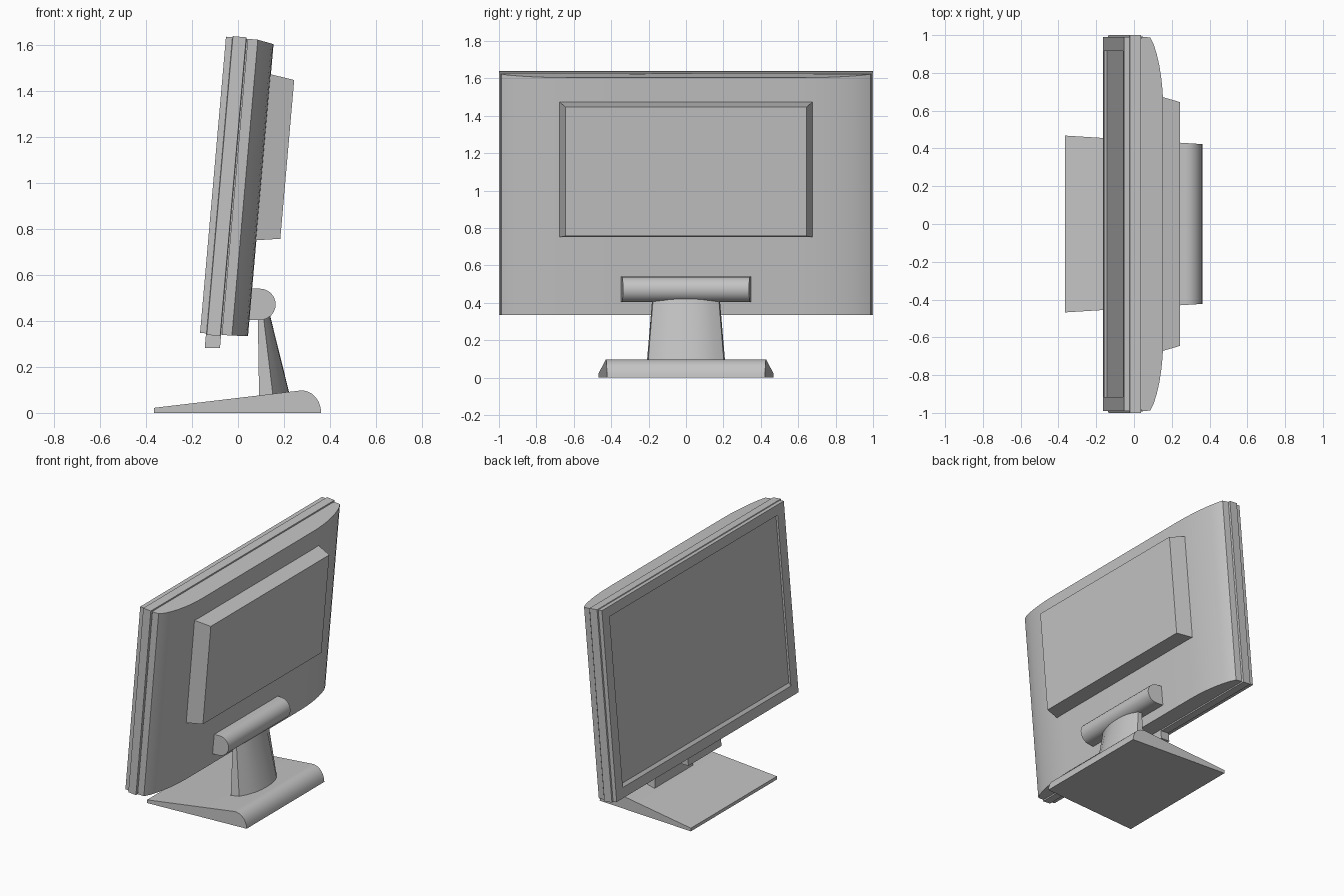
import bpy, bmesh, math
from mathutils import Matrix

if "Cube" in bpy.data.objects:
    bpy.data.objects.remove(bpy.data.objects["Cube"])

grey = bpy.data.materials.new("plain_grey")
grey.diffuse_color = (0.55, 0.55, 0.55, 1)
grey.use_nodes = True
grey.node_tree.nodes["Principled BSDF"].inputs["Base Color"].default_value = grey.diffuse_color

# Frame of the tilted screen: x = depth from the front, y = width, z = height
TILT = Matrix.Translation((-0.165, 0, 0.348)) @ Matrix.Rotation(math.radians(5), 4, 'Y')


def loft(name, rings, matrix=None, smooth=0):
    """Skin a stack of equal-length point rings and cap both ends."""
    bm = bmesh.new()
    loops = [[bm.verts.new(p) for p in ring] for ring in rings]
    n = len(loops[0])
    for a, b in zip(loops, loops[1:]):
        for i in range(n):
            j = (i + 1) % n
            bm.faces.new((a[i], a[j], b[j], b[i]))
    bm.faces.new(loops[0][::-1])
    bm.faces.new(loops[-1])
    if matrix:
        bm.transform(matrix)
    bmesh.ops.recalc_face_normals(bm, faces=bm.faces)
    mesh = bpy.data.meshes.new(name)
    bm.to_mesh(mesh)
    bm.free()
    mesh.materials.append(grey)
    obj = bpy.data.objects.new(name, mesh)
    bpy.context.collection.objects.link(obj)
    if smooth:
        bpy.ops.object.select_all(action='DESELECT')
        bpy.context.view_layer.objects.active = obj
        obj.select_set(True)
        bpy.ops.object.shade_smooth_by_angle(angle=math.radians(smooth))
    return obj


def rect(x, half_y, z0, z1):
    return [(x, -half_y, z0), (x, half_y, z0), (x, half_y, z1), (x, -half_y, z1)]


# Front bezel with recessed screen, a proud middle band and a step to the shell
loft("screen_bezel", [
    rect(0.014, 0.915, 0.09, 1.222),
    rect(0.0, 0.915, 0.07, 1.225),
    rect(0.0, 0.99, 0.0, 1.293),
    rect(0.028, 0.99, 0.0, 1.293),
    rect(0.030, 1.0, -0.006, 1.298),
    rect(0.088, 1.0, -0.006, 1.298),
    rect(0.090, 0.985, 0.002, 1.29),
    rect(0.100, 0.985, 0.002, 1.29),
], TILT)

# Back shell, its sides curving in towards the rear
half = [(0.095, 0.992), (0.139, 0.987), (0.158, 0.95), (0.174, 0.90),
        (0.188, 0.84), (0.199, 0.77), (0.206, 0.70), (0.209, 0.62)]
outline = half + [(u, -y) for u, y in reversed(half)]
loft("back_shell", [
    [(u, y, max(0, u - 0.139) * 0.07) for u, y in outline],
    [(u, y, 1.292 - max(0, u - 0.139) * 0.19) for u, y in outline],
], TILT, 25)

# Raised electronics housing
loft("rear_housing", [
    rect(0.19, 0.68, 0.42, 1.15),
    rect(0.312, 0.645, 0.438, 1.131),
], TILT)

# Button strip under the bezel
loft("button_strip", [
    rect(0.026, 0.18, -0.064, 0.01),
    rect(0.092, 0.18, -0.058, 0.01),
], TILT)

# Hinge barrel: flat front, round back
barrel = [(0.03, 0.54), (0.03, 0.404)]
barrel += [(0.096 + 0.068 * math.cos(a), 0.472 + 0.068 * math.sin(a))
           for a in (math.radians(-90 + 15 * i) for i in range(13))]
loft("hinge_barrel", [[(x, y - (x - 0.09) * 0.1 * (1 if y > 0 else -1), z) for x, z in barrel]
                      for y in (-0.344, 0.344)], None, 30)


# Neck: flat front, bowed back, widening downwards
def neck_ring(z, front, back, w):
    pts = [(front, -w, z), (front, w, z)]
    for i in range(9):
        t = 1 - i / 4
        x = front + (back - front) * (0.45 + 0.55 * (1 - abs(t) ** 2.5))
        pts.append((x, w * 0.97 * t, z))
    return pts


loft("neck", [neck_ring(0.05, 0.092, 0.232, 0.212),
              neck_ring(0.43, 0.086, 0.138, 0.18)], None, 30)

# Wedge base with rounded rear edge, narrowing slightly to the back
base = [(-0.365, 0.0), (-0.365, 0.022), (0.27, 0.097), (0.287, 0.097), (0.305, 0.092),
        (0.322, 0.083), (0.339, 0.067), (0.351, 0.048), (0.359, 0.025), (0.362, 0.0)]
loft("base", [[(x, s * (0.468 - (x + 0.365) * 0.062), z) for x, z in base]
              for s in (-1, 1)], None, 30)
